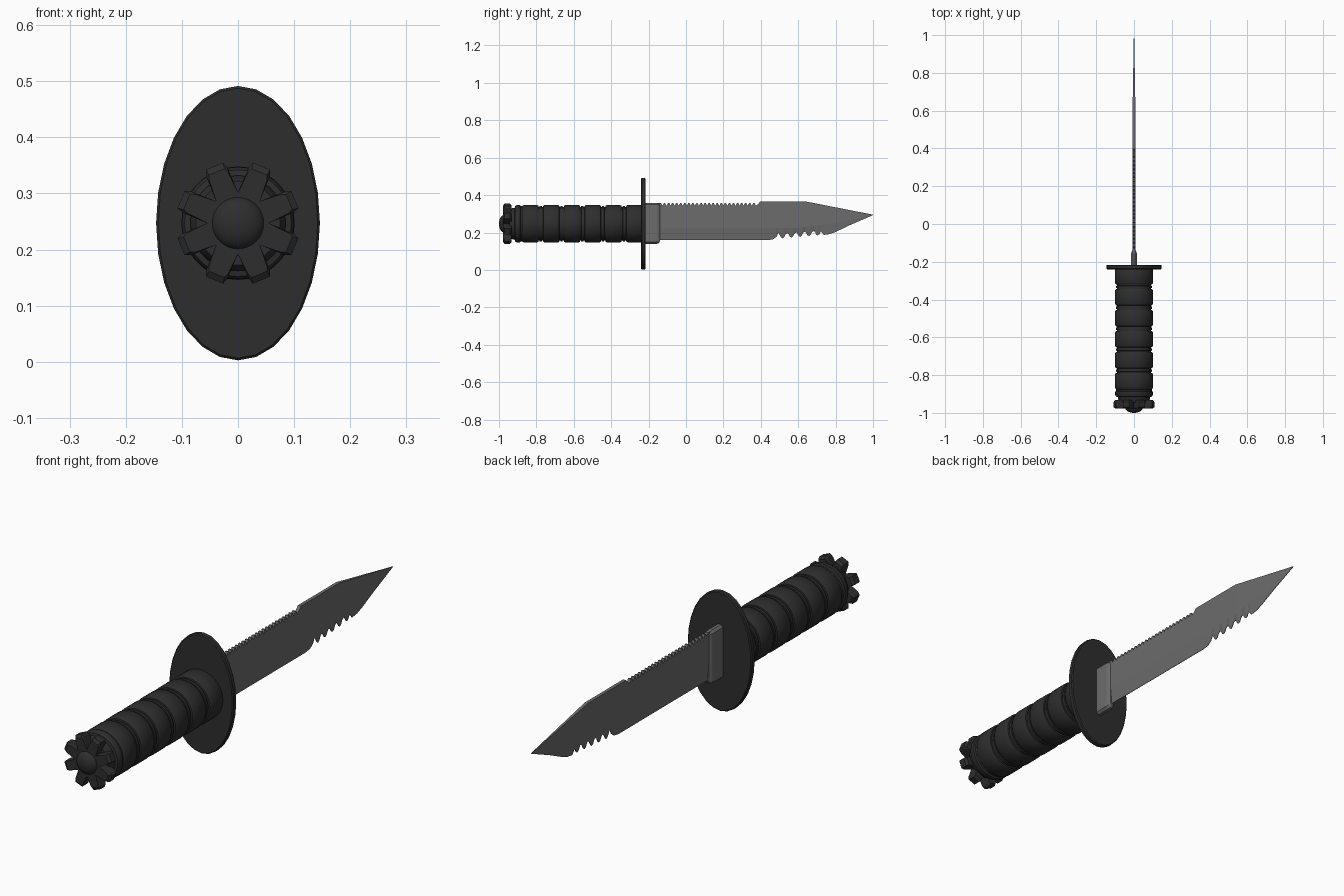
import bpy, bmesh, math

if "Cube" in bpy.data.objects:
    bpy.data.objects.remove(bpy.data.objects["Cube"])

CZ = 0.247  # height of the long axis


def material(name, rgb):
    m = bpy.data.materials.new(name)
    m.diffuse_color = (*rgb, 1)
    m.use_nodes = True
    m.node_tree.nodes["Principled BSDF"].inputs["Base Color"].default_value = m.diffuse_color
    return m


BLACK = material("matte black", (0.027, 0.027, 0.027))
STEEL = material("grey steel", (0.15, 0.15, 0.15))


def loft(name, rings, mat, smooth=None):
    """Skin a list of equal-length point rings and cap both ends."""
    bm = bmesh.new()
    vs = [[bm.verts.new(p) for p in r] for r in rings]
    n = len(rings[0])
    for a, b in zip(vs, vs[1:]):
        for i in range(n):
            j = (i + 1) % n
            bm.faces.new((a[i], a[j], b[j], b[i]))
    bm.faces.new(vs[0][::-1])
    bm.faces.new(vs[-1])
    bmesh.ops.recalc_face_normals(bm, faces=bm.faces)
    me = bpy.data.meshes.new(name)
    bm.to_mesh(me)
    bm.free()
    me.materials.append(mat)
    ob = bpy.data.objects.new(name, me)
    bpy.context.collection.objects.link(ob)
    if smooth:
        bpy.ops.object.select_all(action='DESELECT')
        ob.select_set(True)
        bpy.context.view_layer.objects.active = ob
        bpy.ops.object.shade_smooth_by_angle(angle=math.radians(smooth))
    return ob


def ellipse(y, rx, rz, n=32):
    return [(rx * math.cos(2 * math.pi * i / n), y, CZ + rz * math.sin(2 * math.pi * i / n))
            for i in range(n)]


def lathe(name, profile, mat, n=32):
    return loft(name, [ellipse(y, r, r, n) for y, r in profile], mat, 35)


def interp(line, y):
    for (y0, z0), (y1, z1) in zip(line, line[1:]):
        if y <= y1:
            return z0 + (z1 - z0) * max(0, y - y0) / (y1 - y0)
    return line[-1][1]


# Grip: cap, then six rounded bands separated by grooves
grip = [(-0.945, 0.075), (-0.925, 0.085), (-0.916, 0.085), (-0.914, 0.095), (-0.905, 0.1),
        (-0.888, 0.1), (-0.884, 0.094), (-0.876, 0.094)]
for k in range(6):
    s = -0.874 + 0.111 * k
    grip += [(s, 0.096), (s + 0.008, 0.101), (s + 0.077, 0.101), (s + 0.085, 0.096)]
    if k < 5:
        grip += [(s + 0.086, 0.09), (s + 0.091, 0.09), (s + 0.092, 0.094),
                 (s + 0.103, 0.094), (s + 0.104, 0.09), (s + 0.110, 0.09)]
lathe("grip", grip, BLACK, 36)

# Pommel: eight-pronged star with a central dome
def star(y, k):
    pts = []
    for i in range(8):
        for deg, r in ((0, 0.055), (11, 0.102 * k), (14, 0.111 * k), (31, 0.111 * k), (34, 0.102 * k)):
            a = math.radians(45 * i + deg)
            pts.append((r * math.cos(a), y, CZ + r * math.sin(a)))
    return pts

loft("pommel_star", [star(-0.978, 0.9), star(-0.97, 1), star(-0.942, 1), star(-0.932, 0.92)], BLACK)
dome = [(-0.965, 0.047)]
for i in range(8):
    a = math.radians(12 * i)
    dome.append((-0.972 - 0.028 * math.sin(a), 0.047 * math.cos(a)))
dome.append((-1.0, 0.003))
lathe("pommel_dome", dome, BLACK)

# Oval guard
loft("guard", [ellipse(y, 0.146 - d, 0.2445 - d, 28) for y, d in
               ((-0.240, 0.004), (-0.236, 0), (-0.220, 0), (-0.216, 0.004))], BLACK, 35)

# Collar at the base of the blade
def collar(y, w, lo, hi):
    c = w * 0.6
    return [(-w, y, lo + c), (-w + c, y, lo), (w - c, y, lo), (w, y, lo + c),
            (w, y, hi - c), (w - c, y, hi), (-w + c, y, hi), (-w, y, hi - c)]

loft("blade_collar", [collar(-0.22, 0.016, 0.139, 0.359), collar(-0.158, 0.016, 0.139, 0.359),
                      collar(-0.146, 0.013, 0.143, 0.356), collar(-0.138, 0.007, 0.155, 0.35)], STEEL)

# Blade spine: small saw teeth, then a raised clip point
top = [(-0.2, 0.357)]
for i in range(24):
    y = -0.14 + i * 0.0217
    top += [(y, 0.357), (y + 0.007, 0.357), (y + 0.014, 0.343)]
top += [(0.383, 0.35), (0.397, 0.365), (0.645, 0.365), (1.0, 0.2955)]

# Cutting edge: straight, then scalloped serrations, then belly to the tip
bottom = [(-0.2, 0.159), (0.435, 0.159), (0.465, 0.163), (0.485, 0.178), (0.493, 0.197)]
for i in range(5):
    y, z = 0.497 + i * 0.047, 0.169 + i * 0.004
    bottom += [(y, z + 0.024), (y + 0.012, z + 0.004), (y + 0.020, z),
               (y + 0.028, z + 0.006), (y + 0.036, z + 0.022)]
bottom += [(0.737, 0.187), (0.77, 0.192), (0.80, 0.203), (0.88, 0.241), (1.0, 0.293)]

grind = [(-0.2, 0.225), (0.6, 0.225), (0.8, 0.25), (1.0, 0.2945)]
thick = [(-0.2, 0.007), (0.65, 0.007), (1.0, 0.001)]
rings = []
for y in sorted({round(p[0], 4) for p in top + bottom + grind}):
    t, m, lo, hi = interp(thick, y), interp(grind, y), interp(bottom, y), interp(top, y)
    e = 0.001
    rings.append([(-e, y, lo), (e, y, lo), (t, y, m), (t, y, hi), (-t, y, hi), (-t, y, m)])
loft("blade", rings, STEEL)
